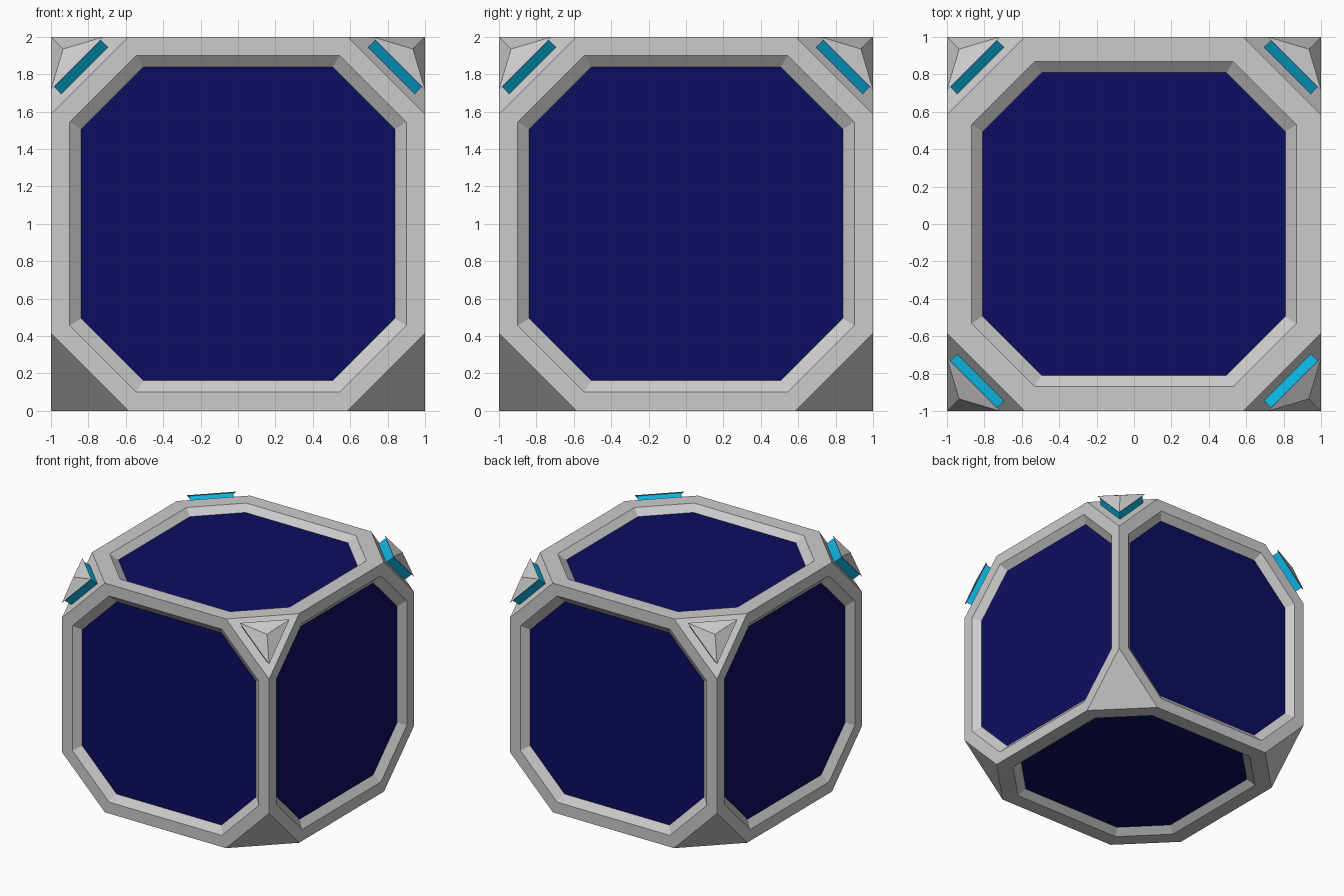
import bpy, bmesh
from itertools import product
from mathutils import Vector

if "Cube" in bpy.data.objects:
    bpy.data.objects.remove(bpy.data.objects["Cube"])

CUT = 0.585                      # where the corner cuts meet the cube edges
LIFT = Vector((0, 0, 1))         # cube centre


def material(name, rgb):
    m = bpy.data.materials.new(name)
    m.diffuse_color = (*rgb, 1)
    m.use_nodes = True
    m.node_tree.nodes["Principled BSDF"].inputs["Base Color"].default_value = m.diffuse_color
    return m


def make_object(name, bm, mat=None, fix_normals=True):
    if fix_normals:
        bmesh.ops.recalc_face_normals(bm, faces=bm.faces[:])
    mesh = bpy.data.meshes.new(name)
    bm.to_mesh(mesh)
    bm.free()
    ob = bpy.data.objects.new(name, mesh)
    ob.location = LIFT
    bpy.context.collection.objects.link(ob)
    if mat:
        mesh.materials.append(mat)
    return ob


navy = material("navy_panel", (0.004, 0.004, 0.12))
cyan = material("cyan_band", (0.004, 0.45, 0.75))

# Truncated cube frame
bm = bmesh.new()
for s in product((-1, 1), repeat=3):
    for axis in range(3):
        p = list(s)
        p[axis] *= CUT
        bm.verts.new(p)
bmesh.ops.convex_hull(bm, input=bm.verts[:])
bmesh.ops.dissolve_limit(bm, angle_limit=0.02, verts=bm.verts[:], edges=bm.edges[:])
bmesh.ops.recalc_face_normals(bm, faces=bm.faces[:])

# Recess each octagon with sloped sides; the floors become the panels
panels = bmesh.new()
floors = []
for f in [f for f in bm.faces if len(f.verts) == 8]:
    n = f.normal.copy()
    rim = 0.132 if abs(n.z) > 0.5 else 0.10
    bmesh.ops.inset_individual(bm, faces=[f], thickness=rim, use_even_offset=True)
    bmesh.ops.inset_individual(bm, faces=[f], thickness=0.0001)
    for v in f.verts:
        on_axis = n * v.co.dot(n)
        v.co = on_axis + (v.co - on_axis) * 0.932 - n * 0.05
    panels.faces.new([panels.verts.new(v.co) for v in f.verts])
    floors.append(f)
bmesh.ops.delete(bm, geom=floors, context='FACES_ONLY')
make_object("frame", bm, fix_normals=False)
make_object("panels", panels, navy, fix_normals=False)


def corner_triangle(bm, sx, sy, a, b):
    """Triangle facing a top corner, from the permutations of (a, a, b)."""
    return [bm.verts.new((sx * x, sy * y, z))
            for x, y, z in ((b, a, a), (a, b, a), (a, a, b))]


# Coloured band and overhanging pyramid cap on the four top corners
for sx, sy in product((-1, 1), repeat=2):
    tag = ("front" if sy < 0 else "back") + ("_left" if sx < 0 else "_right")

    bm = bmesh.new()
    low = corner_triangle(bm, sx, sy, 0.945, 0.695)
    high = corner_triangle(bm, sx, sy, 0.988, 0.738)
    for i in range(3):
        j = (i + 1) % 3
        bm.faces.new((low[i], low[j], high[j], high[i]))
    bm.faces.new(low)
    bm.faces.new(high)
    make_object("corner_band_" + tag, bm, cyan)

    bm = bmesh.new()
    base = corner_triangle(bm, sx, sy, 1.0, 0.716)
    tip = bm.verts.new((sx * 0.935, sy * 0.935, 0.935))
    bm.faces.new(base)
    for i in range(3):
        bm.faces.new((base[i], base[(i + 1) % 3], tip))
    make_object("corner_cap_" + tag, bm)
